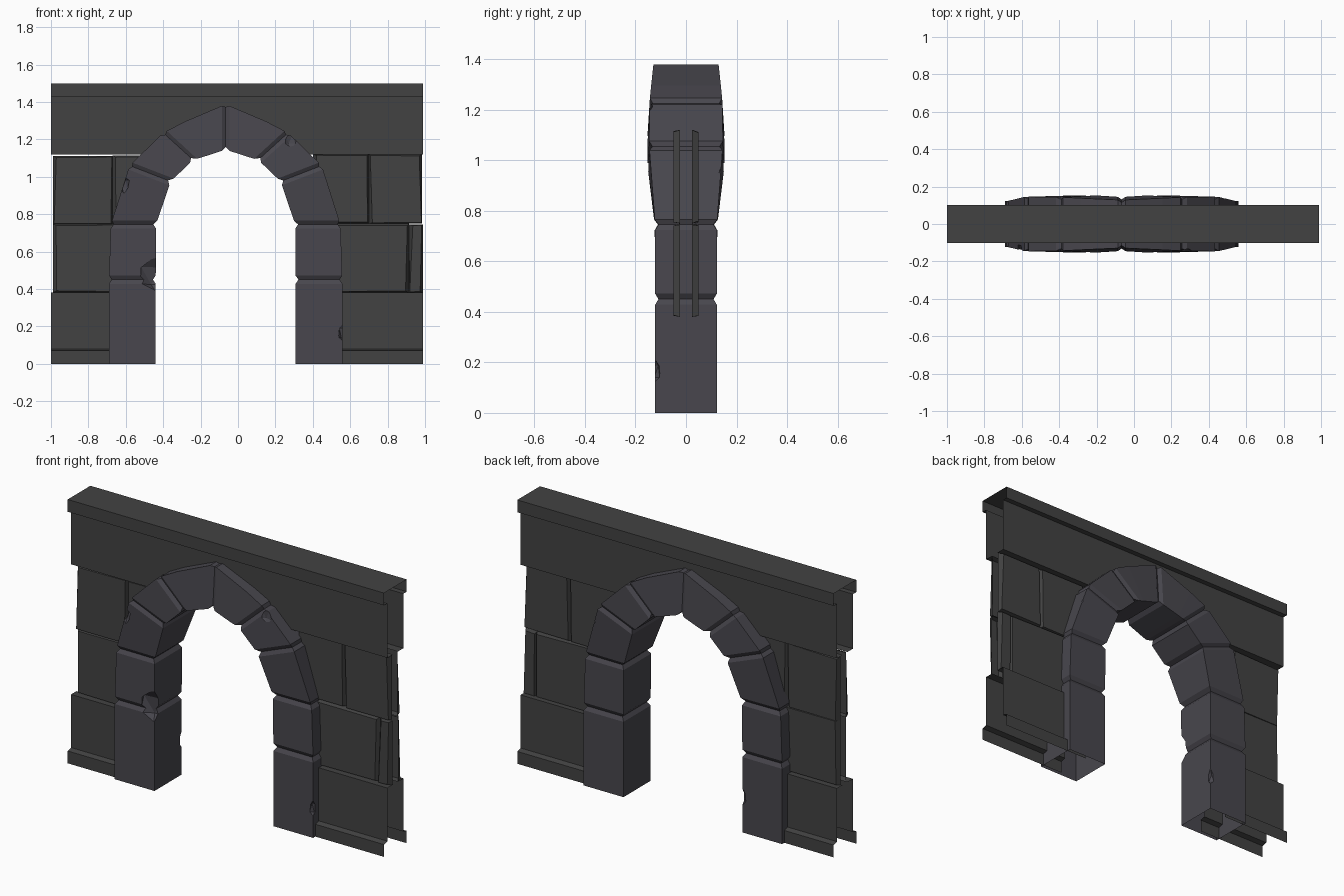
import bpy, bmesh, random
from mathutils import Vector

if "Cube" in bpy.data.objects:
    bpy.data.objects.remove(bpy.data.objects["Cube"])

random.seed(4)
CX = -0.066          # the arch is slightly off the wall centre


def material(name, col):
    m = bpy.data.materials.new(name)
    m.diffuse_color = (*col, 1)
    m.use_nodes = True
    m.node_tree.nodes["Principled BSDF"].inputs["Base Color"].default_value = m.diffuse_color
    return m


WALL = material("wall_stone", (0.055, 0.055, 0.055))
ARCH = material("arch_stone", (0.065, 0.062, 0.075))


def make(name, verts, faces, mat):
    me = bpy.data.meshes.new(name)
    me.from_pydata(verts, [], faces)
    me.materials.append(mat)
    ob = bpy.data.objects.new(name, me)
    bpy.context.collection.objects.link(ob)
    return ob


def strip(name, profile, x0, x1):
    """Open sheet: a (y, z) profile drawn out along x."""
    verts = [(x, y, z) for y, z in profile for x in (x0, x1)]
    faces = [(2*i, 2*i+1, 2*i+3, 2*i+2) for i in range(len(profile) - 1)]
    return make(name, verts, faces, WALL)


def back(profile):
    return [(-y, z) for y, z in reversed(profile)]


# Plinth on both sides of the doorway, open ended
plinth = [(-.102, 0), (-.102, .07), (-.072, .078), (-.072, .38), (-.022, .38)]
for side, x0, x1 in (("left", -1, -.56), ("right", .43, .99)):
    strip("plinth_front_" + side, plinth, x0, x1)
    strip("plinth_back_" + side, back(plinth), x0, x1)

# Upper band with the coping on top; it is cut higher behind the arch
coping = [(-.072, 1.43), (-.102, 1.43), (-.102, 1.5)]
band_end = [(-.022, 1.12), (-.072, 1.12)] + coping
band_mid = [(-.072, 1.2)] + coping
for name, prof, x0, x1 in (("band_left", band_end, -1, -.4),
                           ("band_middle", band_mid, -.4, .27),
                           ("band_right", band_end, .27, .99)):
    strip(name, prof + back(prof), x0, x1)


# Recessed bricks: rim at the back, unevenly chamfered face in front
def brick(name, x0, x1, z0, z1):
    for s, tag in ((-1, "front"), (1, "back")):
        rim = [(x0, z0), (x1, z0), (x1, z1), (x0, z1)]
        sign = [(1, 1), (-1, 1), (-1, -1), (1, -1)]
        verts = [(x, s * .024, z) for x, z in rim]
        for (x, z), (a, b) in zip(rim, sign):
            verts.append((x + a * random.uniform(.003, .02), s * .05,
                          z + b * random.uniform(.003, .012)))
        faces = [(4, 5, 6, 7)] + [(i, (i+1) % 4, 4 + (i+1) % 4, 4 + i)
                                  for i in range(4)]
        if s > 0:
            faces = [f[::-1] for f in faces]
        make(name + "_" + tag, verts, faces, WALL)


for i, b in enumerate([(-.99, -.67, .745, 1.112), (-.67, -.5, .745, 1.115),
                       (-.99, -.58, .38, .75), (.4, .7, .75, 1.12),
                       (.7, .985, .75, 1.12), (.45, .915, .38, .75),
                       (.915, .99, .38, .745)]):
    brick("brick_%d" % i, *b)

# Arch stations: inner (x, z), outer (x, z), inner and outer half depth, joint?
half = [((-.44, 0), (-.69, 0), .122, .122, 0),
        ((-.44, .45), (-.69, .45), .122, .122, 1),
        ((-.438, .745), (-.68, .745), .124, .122, 1),
        ((-.36, .975), (-.58, 1.06), .152, .146, 1),
        ((-.24, 1.09), (-.4, 1.235), .152, .144, 1),
        ((-.19, 1.105), (-.285, 1.295), .152, .138, 0),
        ((CX, 1.145), (CX, 1.388), .144, .128, 1)]
flip = lambda p: (2 * CX - p[0], p[1])
stations = half + [(flip(a), flip(b), c, d, j) for a, b, c, d, j in half[-2::-1]]


def corners(st):
    (ix, iz), (ox, oz), di, do, _ = st
    return [Vector(p) for p in ((ix, -di, iz), (ox, -do, oz),
                                (ox, do, oz), (ix, di, iz))]


# Each joint becomes a V groove between two full sections
rings = []
for i, st in enumerate(stations):
    c = corners(st)
    if not st[4]:
        rings.append(c)
        continue
    near = [corners(stations[i + k]) for k in (-1, 1)]
    side = [[p + (q - p).normalized() * .022 for p, q in zip(c, n)] for n in near]
    mid = sum(c, Vector()) / 4
    along = (c[1] - c[0]).normalized()
    groove = []
    for p in c:
        d = p - mid
        step = along * (-.015 if d.dot(along) > 0 else .015)
        step.y = -.013 if d.y > 0 else .013
        groove.append(p + step)
    rings += [side[0], groove, side[1]]

verts = [p for r in rings for p in r]
faces = [(4*k + i, 4*k + (i+1) % 4, 4*k + 4 + (i+1) % 4, 4*k + 4 + i)
         for k in range(len(rings) - 1) for i in range(4)]
faces += [(3, 2, 1, 0), tuple(len(verts) - 4 + i for i in range(4))]
arch = make("arch", verts, faces, ARCH)
bm = bmesh.new()
bm.from_mesh(arch.data)
bmesh.ops.recalc_face_normals(bm, faces=bm.faces)
bm.to_mesh(arch.data)
bm.free()

# Chips broken out of the arch edges
chips = [((-.44, -.13, .47), (.1, .05, .1)), ((.56, -.125, .165), (.025, .03, .05)),
         ((-.61, -.14, .96), (.03, .035, .05)), ((.28, -.155, 1.2), (.04, .03, .05)),
         ((.5, .14, .97), (.03, .03, .05)), ((-.44, .125, .2), (.025, .025, .05))]
bm = bmesh.new()
for pos, size in chips:
    made = bmesh.ops.create_icosphere(bm, subdivisions=1, radius=1)["verts"]
    for v in made:
        v.co = Vector([p + s * c * random.uniform(.8, 1.1)
                       for p, s, c in zip(pos, size, v.co)])
cut_mesh = bpy.data.meshes.new("chip_cutter")
bm.to_mesh(cut_mesh)
bm.free()
cutter = bpy.data.objects.new("chip_cutter", cut_mesh)
bpy.context.collection.objects.link(cutter)
mod = arch.modifiers.new("chips", "BOOLEAN")
mod.operation, mod.object, mod.solver = "DIFFERENCE", cutter, "EXACT"
deps = bpy.context.evaluated_depsgraph_get()
baked = bpy.data.meshes.new_from_object(arch.evaluated_get(deps))
arch.modifiers.clear()
arch.data = baked
bpy.data.objects.remove(cutter)

# The feet of the arch are open underneath
bm = bmesh.new()
bm.from_mesh(arch.data)
feet = [f for f in bm.faces if all(v.co.z < .001 for v in f.verts)]
bmesh.ops.delete(bm, geom=feet, context="FACES")
bm.to_mesh(arch.data)
bm.free()
